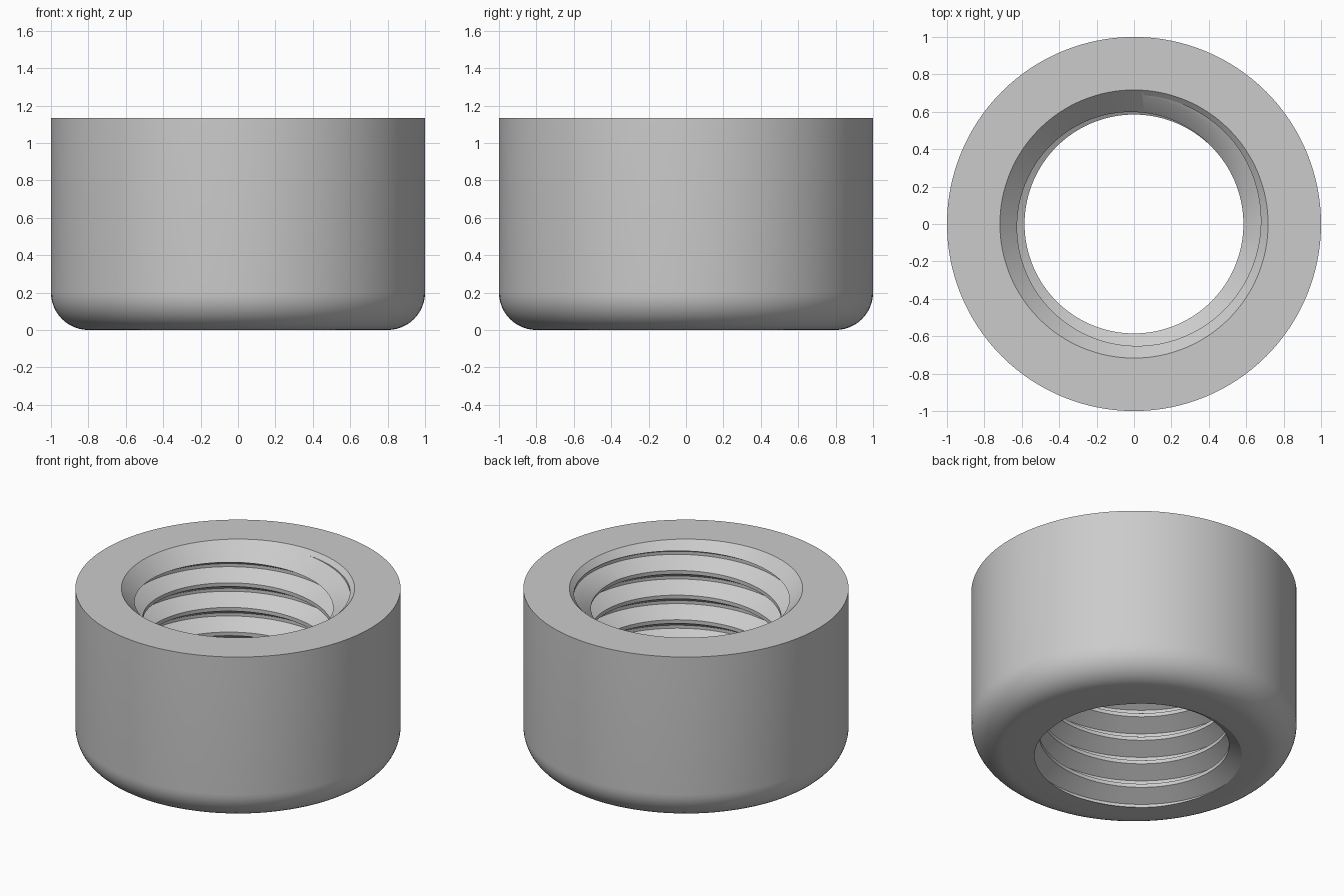
import bpy
import bmesh
from math import cos, sin, pi, tau, radians

default = bpy.data.objects.get("Cube")
if default:
    bpy.data.objects.remove(default, do_unlink=True)

SEGS = 128
HEIGHT = 1.134
FILLET = 0.2
BORE, ROOT, CHAMFER = 0.585, 0.69, 0.717
PITCH = 0.167
ROOT_FLAT = 0.021
START_ANGLE = radians(197)    # where the groove centre meets the base


def make_object(name, bm):
    bmesh.ops.recalc_face_normals(bm, faces=bm.faces[:])
    mesh = bpy.data.meshes.new(name)
    bm.to_mesh(mesh)
    bm.free()
    obj = bpy.data.objects.new(name, mesh)
    bpy.context.collection.objects.link(obj)
    return obj


def skin(bm, rings, closed):
    """Join successive closed cross-sections with quads."""
    count = len(rings)
    for i in range(count if closed else count - 1):
        a, b = rings[i], rings[(i + 1) % count]
        for k in range(len(a)):
            n = (k + 1) % len(a)
            bm.faces.new((a[k], a[n], b[n], b[k]))


def section(bm, profile, angle, lift=0.0):
    return [bm.verts.new((r * cos(angle), r * sin(angle), z + lift))
            for r, z in profile]


# Collar body: plain bore, chamfered mouth, rounded lower edge
profile = [(BORE, 0.0)]
for i in range(13):
    a = pi / 2 * i / 12
    profile.append((1 - FILLET + FILLET * sin(a), FILLET - FILLET * cos(a)))
profile += [(1.0, HEIGHT), (CHAMFER, HEIGHT), (BORE, HEIGHT - (CHAMFER - BORE))]
bm = bmesh.new()
skin(bm, [section(bm, profile, tau * i / SEGS) for i in range(SEGS)], True)
collar = make_object("threaded_collar", bm)

# Thread cutter: trapezoid swept along a right-handed helix
inner = BORE - 0.015
half_root = ROOT_FLAT / 2
half_mouth = half_root + (ROOT - inner) * 0.577
groove = [(inner, -half_mouth), (ROOT, -half_root),
          (ROOT, half_root), (inner, half_mouth)]
turns = 9
bm = bmesh.new()
rings = [section(bm, groove, START_ANGLE + tau * i / SEGS, PITCH * (i / SEGS - 1))
         for i in range(SEGS * turns + 1)]
skin(bm, rings, False)
bm.faces.new(rings[0])
bm.faces.new(rings[-1])
cutter = make_object("thread_cutter", bm)
cutter.hide_render = True

# Cut the thread
cut = collar.modifiers.new("thread", 'BOOLEAN')
cut.operation = 'DIFFERENCE'
cut.solver = 'EXACT'
cut.object = cutter
bpy.ops.object.select_all(action='DESELECT')
collar.select_set(True)
bpy.context.view_layer.objects.active = collar
bpy.ops.object.modifier_apply(modifier=cut.name)
bpy.data.objects.remove(cutter, do_unlink=True)
bpy.ops.object.shade_smooth_by_angle(angle=radians(25))

# Colour
grey = bpy.data.materials.new("plain_grey")
grey.use_nodes = True
colour = (0.6, 0.6, 0.6, 1.0)
grey.diffuse_color = colour
grey.node_tree.nodes["Principled BSDF"].inputs["Base Color"].default_value = colour
collar.data.materials.clear()
collar.data.materials.append(grey)
